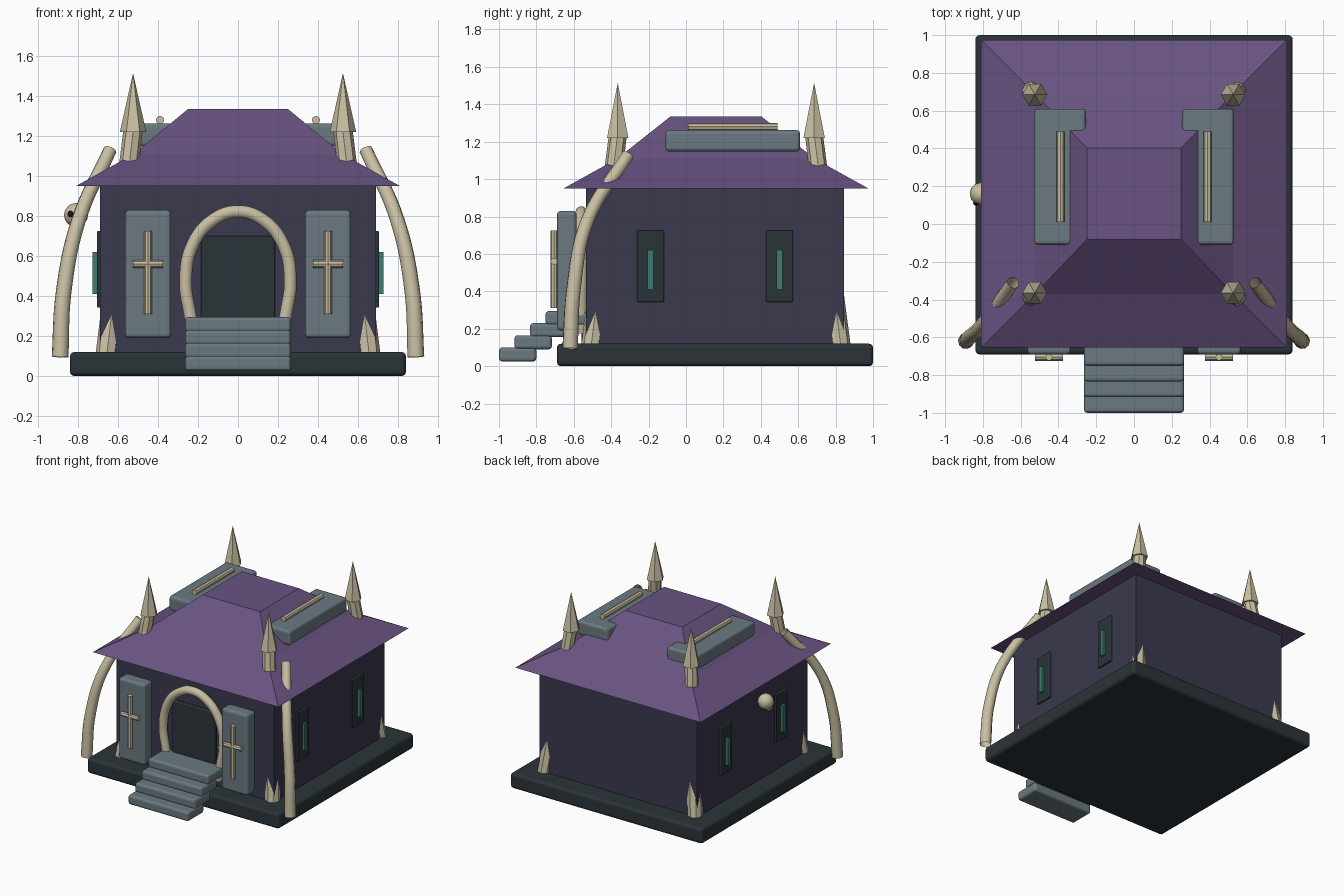
import bpy, bmesh, math
from mathutils import Vector

if "Cube" in bpy.data.objects:
    bpy.data.objects.remove(bpy.data.objects["Cube"])


def material(name, rgb):
    m = bpy.data.materials.new(name)
    m.diffuse_color = (*rgb, 1)
    m.use_nodes = True
    m.node_tree.nodes["Principled BSDF"].inputs["Base Color"].default_value = m.diffuse_color
    return m


ROOF = material("purple_roof", (0.14, 0.086, 0.22))
WALL = material("indigo_wall", (0.042, 0.041, 0.076))
BONE = material("bone", (0.58, 0.52, 0.36))
STONE = material("grey_stone", (0.145, 0.195, 0.22))
DARK = material("dark_slate", (0.023, 0.034, 0.040))
TEAL = material("teal_glow", (0.045, 0.21, 0.165))
BLACK = material("black", (0.008, 0.008, 0.01))


def add_object(name, data, mat):
    ob = bpy.data.objects.new(name, data)
    bpy.context.collection.objects.link(ob)
    data.materials.append(mat)
    return ob


def from_bmesh(name, bm, mat, smooth=False):
    bmesh.ops.recalc_face_normals(bm, faces=bm.faces)
    me = bpy.data.meshes.new(name)
    for f in bm.faces:
        f.smooth = smooth
    bm.to_mesh(me)
    bm.free()
    return add_object(name, me, mat)


def box(name, lo, hi, mat, bevel=0.0):
    """Box between two corners, optionally with rounded edges."""
    lo, hi = Vector(lo), Vector(hi)
    bm = bmesh.new()
    bmesh.ops.create_cube(bm, size=1)
    for v in bm.verts:
        v.co = Vector(((lo[i] + hi[i]) / 2 + v.co[i] * (hi[i] - lo[i]) for i in range(3)))
    if bevel:
        bmesh.ops.bevel(bm, geom=bm.edges[:], offset=bevel, segments=3,
                        profile=0.5, affect='EDGES')
    return from_bmesh(name, bm, mat)


def rod(name, a, b, r1, r2, mat, sides=8, turn=0.0):
    """Straight tapered rod from a to b."""
    a, b = Vector(a), Vector(b)
    axis = b - a
    bm = bmesh.new()
    bmesh.ops.create_cone(bm, cap_ends=True, segments=sides, radius1=r1,
                          radius2=r2, depth=axis.length)
    rot = axis.to_track_quat('Z', 'Y').to_matrix()
    for v in bm.verts:
        c, s = math.cos(turn), math.sin(turn)
        p = Vector((v.co.x * c - v.co.y * s, v.co.x * s + v.co.y * c, v.co.z))
        v.co = rot @ p + (a + b) / 2
    return from_bmesh(name, bm, mat)


def ball(name, centre, r, mat, seg=12, rings=8):
    bm = bmesh.new()
    bmesh.ops.create_uvsphere(bm, u_segments=seg, v_segments=rings, radius=r)
    bmesh.ops.translate(bm, verts=bm.verts, vec=centre)
    return from_bmesh(name, bm, mat, True)


def tube(name, pts, radius, end_scale, caps):
    """Smooth bone tube through a few points."""
    cu = bpy.data.curves.new(name, 'CURVE')
    cu.dimensions = '3D'
    cu.bevel_depth = radius
    cu.bevel_resolution = 3
    cu.resolution_u = 8
    cu.use_fill_caps = caps
    sp = cu.splines.new('BEZIER')
    sp.bezier_points.add(len(pts) - 1)
    for i, (bp, p) in enumerate(zip(sp.bezier_points, pts)):
        bp.co = p
        bp.handle_left_type = bp.handle_right_type = 'AUTO'
        bp.radius = 1 + (end_scale - 1) * i / (len(pts) - 1)
    return add_object(name, cu, BONE)


CY = 0.16  # middle of the building in depth

# Plinth, walls and door
box("plinth", (-0.84, -0.69, 0), (0.84, 1.0, 0.12), DARK, 0.022)
box("walls", (-0.69, -0.535, 0.1), (0.69, 0.845, 0.96), WALL)
box("door", (-0.185, -0.56, 0.12), (0.185, -0.52, 0.70), DARK, 0.008)

# Flared hip roof: three rings, outermost first
bm = bmesh.new()
rings = []
for hx, hy, z in ((0.81, 0.815, 0.95), (0.525, 0.53, 1.108), (0.25, 0.243, 1.335)):
    rings.append([bm.verts.new((sx * hx, CY + sy * hy, z))
                  for sx, sy in ((-1, -1), (1, -1), (1, 1), (-1, 1))])
bm.faces.new(rings[0])
bm.faces.new(rings[-1])
for lower, upper in zip(rings, rings[1:]):
    for i in range(4):
        j = (i + 1) % 4
        bm.faces.new((lower[i], lower[j], upper[j], upper[i]))
from_bmesh("roof", bm, ROOF)

# Entrance steps
for i in range(4):
    y = -1.0 + 0.083 * i
    back = -0.52 if i == 3 else y + 0.2
    box(f"step_{i + 1}", (-0.265, y, 0.025 + 0.065 * i),
        (0.265, back, 0.10 + 0.065 * i), STONE, 0.018)

# Bone arch round the door
half = [(0.215, 0.18), (0.24, 0.31), (0.262, 0.48), (0.225, 0.66), (0.125, 0.78)]
arch = ([(-x, -0.56, z) for x, z in half] + [(0, -0.56, 0.822)]
        + [(x, -0.56, z) for x, z in reversed(half)])
tube("door_arch", arch, 0.033, 1, True)

for s, side in ((-1, "left"), (1, "right")):
    # Leaning corner pillars with roof spikes
    for d, end in ((-1, "front"), (1, "back")):
        top = (s * 0.525, CY + d * 0.525, 1.23)
        rod(f"pillar_{side}_{end}", (s * 0.657, CY + d * 0.665, 0.11), top,
            0.055, 0.048, BONE, 8)
        rod(f"spike_{side}_{end}", (top[0], top[1], 1.22), (top[0], top[1], 1.515),
            0.066, 0.0, BONE, 6, math.pi / 2)

    # Curved tusk at the front corner
    tube(f"tusk_{side}", [(s * 0.89, -0.62, 0.095), (s * 0.872, -0.60, 0.42),
                          (s * 0.80, -0.53, 0.77), (s * 0.64, -0.31, 1.13)],
         0.042, 0.8, False)

    # Standing slab with a cross
    x = s * 0.45
    box(f"front_slab_{side}", (x - 0.115, -0.69, 0.19), (x + 0.115, -0.585, 0.83), STONE, 0.02)
    rod(f"cross_upright_{side}", (x, -0.705, 0.31), (x, -0.705, 0.725), 0.019, 0.019, BONE)
    rod(f"cross_bar_{side}", (x - 0.075, -0.705, 0.56), (x + 0.075, -0.705, 0.56),
        0.019, 0.019, BONE)

    # Slab lying in the roof with a bone rod on top
    xs = sorted((s * 0.255, s * 0.53))
    box(f"roof_slab_{side}", (xs[0], -0.11, 1.147), (xs[1], 0.61, 1.262), STONE, 0.02)
    rod(f"roof_rod_{side}", (s * 0.39, 0.01, 1.28), (s * 0.39, 0.49, 1.28), 0.021, 0.021, BONE)

    # Narrow side windows with glowing slits
    for n, y in ((1, -0.19), (2, 0.50)):
        xs = sorted((s * 0.67, s * 0.706))
        box(f"window_{side}_{n}", (xs[0], y - 0.072, 0.342), (xs[1], y + 0.072, 0.725), DARK, 0.006)
        xs = sorted((s * 0.69, s * 0.727))
        box(f"window_glow_{side}_{n}", (xs[0], y - 0.015, 0.41), (xs[1], y + 0.015, 0.62), TEAL)

# Small skull on the left side
ball("skull", (-0.81, 0.16, 0.805), 0.06, BONE)
box("skull_jaw", (-0.84, 0.115, 0.737), (-0.78, 0.165, 0.765), BONE, 0.006)
for n, x in ((1, -0.836), (2, -0.784)):
    ball(f"skull_eye_{n}", (x, 0.112, 0.81), 0.016, BLACK, 8, 6)
